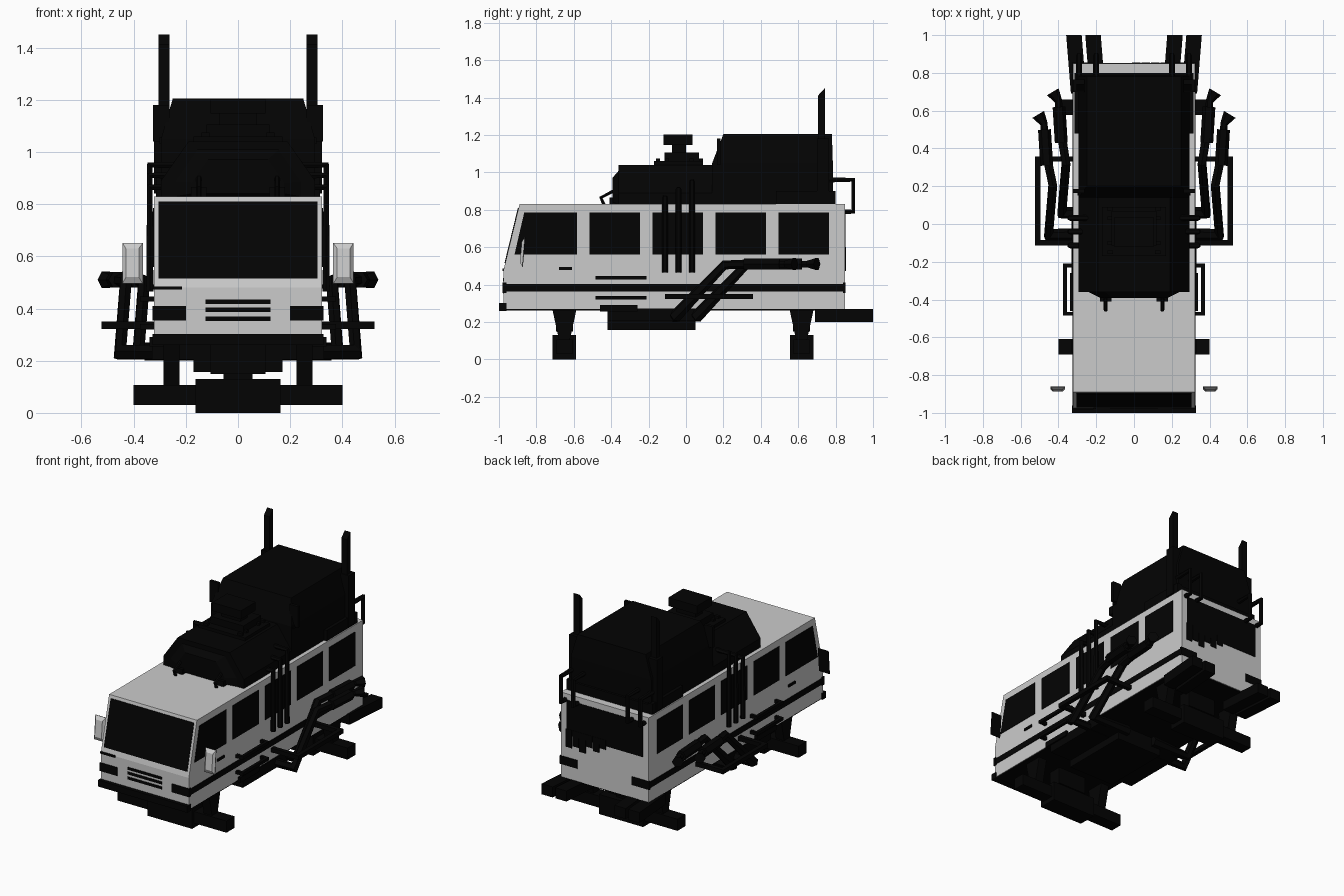
import bpy
import bmesh

black = bpy.data.materials.new("black")
black.diffuse_color = (0.001, 0.001, 0.001, 1)


def finish(name, bm, dark):
    bmesh.ops.recalc_face_normals(bm, faces=bm.faces)
    me = bpy.data.meshes.new(name)
    bm.to_mesh(me)
    bm.free()
    ob = bpy.data.objects.new(name, me)
    bpy.context.collection.objects.link(ob)
    if dark:
        me.materials.append(black)
    return ob


def loft(name, rings, dark=True):
    """Closed solid through a list of equal-sized point rings."""
    bm = bmesh.new()
    vs = [[bm.verts.new(p) for p in r] for r in rings]
    n = len(rings[0])
    for a, b in zip(vs, vs[1:]):
        for i in range(n):
            bm.faces.new((a[i], a[(i + 1) % n], b[(i + 1) % n], b[i]))
    bm.faces.new(vs[0])
    bm.faces.new(vs[-1])
    return finish(name, bm, dark)


def prism_x(name, yz, x0, x1, dark=True):
    return loft(name, [[(x, y, z) for y, z in yz] for x in (x0, x1)], dark)


def box(name, x0, x1, y0, y1, z0, z1, dark=True):
    return prism_x(name, [(y0, z0), (y1, z0), (y1, z1), (y0, z1)], x0, x1, dark)


def mirror(ob):
    m = ob.modifiers.new("Mirror", "MIRROR")
    m.use_axis[0] = True
    return ob


def pair(name, *a, **k):
    return mirror(box(name, *a, **k))


def pipe(name, pts, r, radii=None):
    """Both-sided tube along a path, given for the +x side."""
    for s, side in ((1, "right"), (-1, "left")):
        cu = bpy.data.curves.new(name, "CURVE")
        cu.dimensions = "3D"
        cu.bevel_depth = r
        cu.bevel_resolution = 1
        cu.use_fill_caps = True
        sp = cu.splines.new("POLY")
        sp.use_smooth = False
        sp.points.add(len(pts) - 1)
        for i, (p, q) in enumerate(zip(sp.points, pts)):
            p.co = (s * q[0], q[1], q[2], 1)
            p.radius = radii[i] if radii else 1
        cu.materials.append(black)
        bpy.context.collection.objects.link(bpy.data.objects.new(f"{name}_{side}", cu))


# van body and floor
W = 0.322
prism_x("van_body", [(-0.975, 0.27), (0.85, 0.27), (0.85, 0.83), (-0.89, 0.83), (-0.975, 0.48)],
        -W, W, dark=False)
box("floor", -0.318, 0.318, -0.97, 0.845, 0.262, 0.272)
box("front_bumper", -0.328, 0.328, -1.0, -0.96, 0.26, 0.302)


def slope(z):
    return -0.975 + (z - 0.48) * 0.085 / 0.35


# windscreen, lying on the sloped front
prism_x("windscreen", [(slope(z) + d, z) for z, d in
                       ((0.515, -0.004), (0.81, -0.004), (0.81, 0.01), (0.515, 0.01))], -0.305, 0.305)
box("wiper", -0.325, -0.215, -0.982, -0.97, 0.472, 0.485)

# side windows
G = (0.31, 0.325)
mirror(prism_x("window_front", [(-0.917, 0.56), (-0.583, 0.56), (-0.583, 0.785), (-0.865, 0.785)], *G))
for y0 in (-0.515, -0.178, 0.158, 0.495):
    pair("window_side", *G, y0, y0 + 0.27, 0.56, 0.785)
# rear window with hanging strips
box("window_rear", -0.28, 0.28, 0.84, 0.853, 0.56, 0.79)
for i, drop in enumerate((0.10, 0.08, 0.11, 0.05, 0.07, 0.03)):
    x = 0.24 - i * 0.05
    box("rear_strip", x, x + 0.045, 0.84, 0.855, 0.56 - drop * 0.8, 0.6)

# stripes, grille, door handle
pair("side_stripe", 0.31, 0.326, -0.98, 0.853, 0.362, 0.402)
pair("front_lamp", 0.2, 0.328, -0.98, -0.96, 0.355, 0.41)
pair("rear_lamp", 0.2, 0.328, 0.84, 0.854, 0.355, 0.41)
for z in (0.353, 0.386, 0.417):
    box("grille_bar", -0.125, 0.125, -0.979, -0.96, z, z + 0.017)
pair("door_handle", 0.31, 0.33, -0.68, -0.61, 0.477, 0.493)

# wing mirrors with dark backs
front = [(0.38, -0.888, 0.52), (0.43, -0.888, 0.52), (0.43, -0.878, 0.63), (0.38, -0.878, 0.63)]
back = [(0.365, -0.875, 0.495), (0.443, -0.875, 0.495), (0.443, -0.862, 0.652), (0.365, -0.862, 0.652)]
mirror(loft("wing_mirror", [front, back], dark=False))
mirror(loft("wing_mirror_back", [back, [(x, y + 0.003, z) for x, y, z in back]]))

# axles, centre pads and tapered legs
for y, tag in ((-0.65, "front"), (0.618, "rear")):
    box(f"{tag}_axle", -0.4, 0.4, y - 0.042, y + 0.042, 0.03, 0.107)
    box(f"{tag}_pad", -0.163, 0.163, y - 0.063, y + 0.063, 0, 0.13)
    box(f"{tag}_neck", -0.055, 0.055, y - 0.03, y + 0.03, 0.12, 0.2)
    box(f"{tag}_neck_block", -0.105, 0.105, y - 0.045, y + 0.045, 0.15, 0.27)
    mirror(loft(f"{tag}_leg", [[(x, y + sx * d, z) for x, sx in
                               ((0.225, -1), (0.285, -1), (0.285, 1), (0.225, 1))]
                              for z, d in ((0.1, 0.028), (0.27, 0.065))]))

# underbody tanks and steps
box("under_tank", -0.17, 0.17, -0.42, 0.05, 0.157, 0.27)
pair("side_tank", 0.15, 0.33, -0.42, 0.05, 0.205, 0.272)
pair("step", 0.25, 0.34, -0.46, -0.26, 0.255, 0.29)

# protective side loops
for x, y0, y1, z, t in ((0.375, -0.485, -0.21, 0.33, 0.01), (0.375, -0.485, -0.21, 0.437, 0.01),
                        (0.523, -0.113, 0.358, 0.336, 0.014)):
    pair("loop_outer", x - 2 * t, x, y0, y1, z - t, z + t)
    for y in (y0, y1 - 2 * t):
        pair("loop_end", 0.31, x - t, y, y + 2 * t, z - t, z + t)

# twin side exhausts with silencers and flared tips
for y, x, xo, ye in ((-0.055, 0.43, 0.462, 0.46), (0.06, 0.36, 0.385, 0.58)):
    pipe("side_exhaust", [(0.1, y, 0.232), (x + 0.022, y, 0.232), (x, y + 0.26, 0.505),
                          (xo, ye - 0.1, 0.51)], 0.03, (1.15, 1.15, 0.85, 0.85))
    pipe("silencer", [(xo, ye - 0.15, 0.51), (xo + 0.012, ye + 0.04, 0.51)], 0.034)
    pipe("exhaust_tip", [(xo + 0.01, ye, 0.51), (xo + 0.015, ye + 0.07, 0.51),
                         (xo + 0.045, ye + 0.12, 0.51)], 0.02, (1, 1, 1.8))

# rear exhaust ducts
for x in (0.217, 0.318):
    mirror(loft("rear_duct", [[(x + d + a * 0.041, y, z) for a, z in
                              ((-1, 0.2), (1, 0.2), (1, 0.27), (-1, 0.27))]
                             for y, d in ((0.69, -0.025), (1.0, 0.0))]))

# roof-mounted cab
loft("roof_cab", [[(-w, y0, z), (w, y0, z), (w, y1, z), (-w, y1, z)] for w, y0, y1, z in
                  ((0.295, 0.14, 0.785, 0.82), (0.295, 0.14, 0.785, 1.05), (0.25, 0.2, 0.78, 1.205))])
box("cab_visor", -0.3, 0.3, 0.15, 0.18, 1.03, 1.055)
box("cab_base", -0.295, 0.295, -0.36, 0.80, 0.82, 0.89)
pair("cab_mirror", 0.262, 0.325, 0.165, 0.185, 1.04, 1.18)
pair("rear_fender", 0.28, 0.315, 0.48, 0.8, 0.82, 0.9)

# hood with chamfered sides and sloped nose
hood = [(-0.295, 0.82), (0.295, 0.82), (0.295, 0.89), (0.19, 1.04), (-0.19, 1.04), (-0.295, 0.89)]
loft("hood", [[(x, y, z) for x, z in hood] for y in (-0.36, 0.2)])
loft("hood_nose", [[(x * k, y, z * k + 0.87 * (1 - k)) for x, z in hood]
                   for y, k in ((-0.355, 0.85), (-0.392, 0.6))])
pair("nose_lamp", 0.12, 0.18, -0.41, -0.36, 0.83, 0.865)
pipe("nose_bar", [(0.15, -0.35, 0.92), (0.15, -0.455, 0.865), (0.15, -0.435, 0.82)], 0.011)

# engine intake on the hood
box("intake_base", -0.17, 0.17, -0.17, 0.09, 1.03, 1.06)
box("intake_block", -0.12, 0.12, -0.115, 0.07, 1.05, 1.105)
box("intake_neck", -0.07, 0.07, -0.075, 0.0, 1.09, 1.15)
box("intake_cap", -0.105, 0.105, -0.12, 0.035, 1.147, 1.203)
for y in (-0.15, -0.1, 0.03, 0.08):
    pair("intake_bolt", 0.11, 0.14, y - 0.01, y + 0.01, 1.04, 1.075)

# header pipes running down the sides
for y, z in ((-0.113, 0.865), (-0.04, 0.91), (0.032, 0.95)):
    pipe("header_pipe", [(0.2, y, z), (0.338, y, z), (0.338, y, 0.465)], 0.016)

# exhaust stacks with slanted tops
mirror(prism_x("stack", [(0.707, 0.85), (0.742, 0.85), (0.742, 1.45), (0.707, 1.412)], 0.263, 0.305))
pair("stack_silencer", 0.262, 0.322, 0.7, 0.765, 0.84, 1.18)

# pipes bending over the roof's rear edge
for x in (0.2, 0.29):
    pipe("roof_rear_pipe", [(x, 0.76, 0.96), (x, 0.895, 0.96), (x, 0.895, 0.79), (x, 0.84, 0.79)], 0.016)
